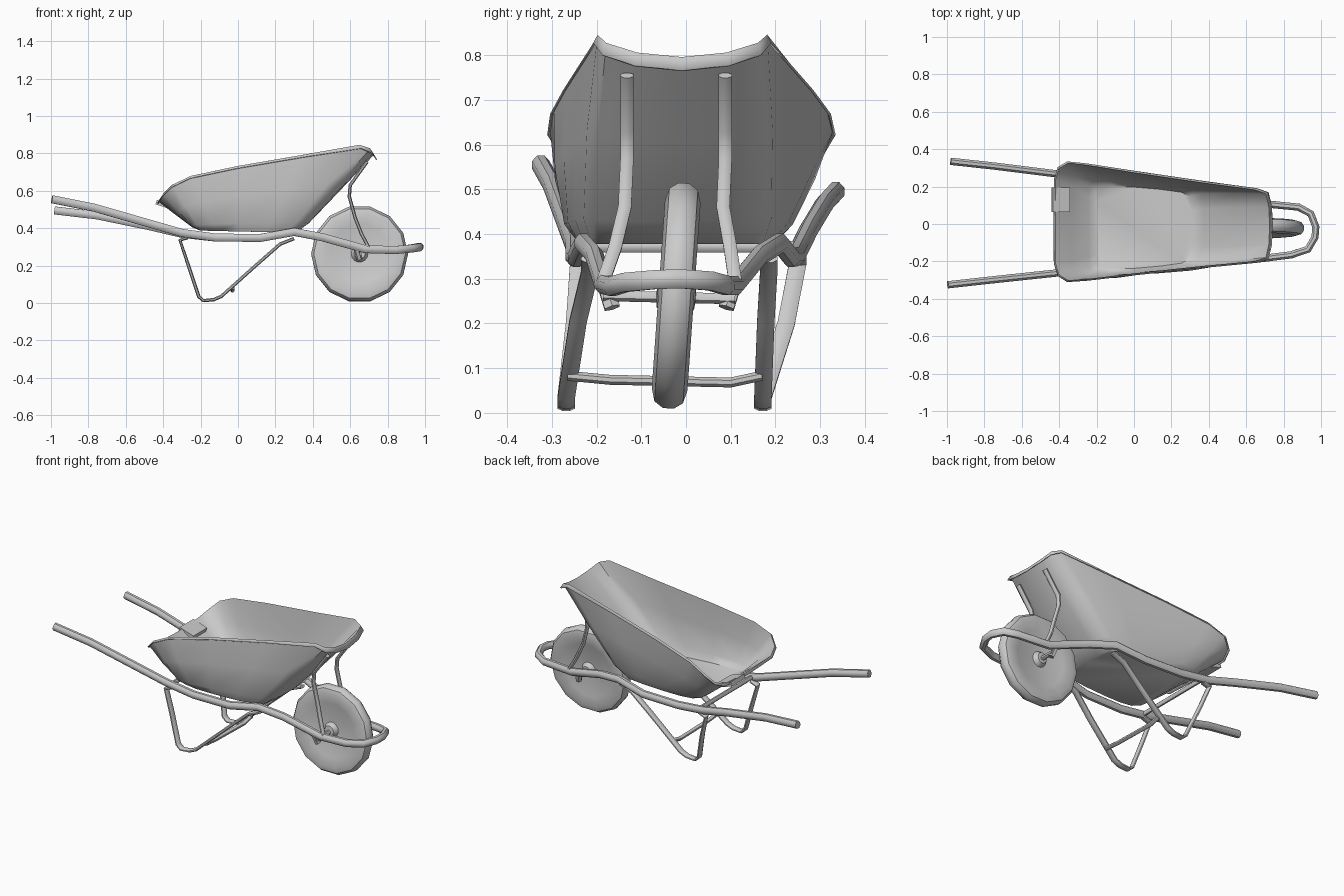
import bpy, bmesh, math
from mathutils import Vector, Matrix

if "Cube" in bpy.data.objects:
    bpy.data.objects.remove(bpy.data.objects["Cube"])


def finish(name, bm, angle=45):
    bmesh.ops.recalc_face_normals(bm, faces=bm.faces)
    me = bpy.data.meshes.new(name)
    bm.to_mesh(me)
    bm.free()
    ob = bpy.data.objects.new(name, me)
    bpy.context.collection.objects.link(ob)
    bpy.ops.object.select_all(action='DESELECT')
    ob.select_set(True)
    bpy.context.view_layer.objects.active = ob
    bpy.ops.object.shade_smooth_by_angle(angle=math.radians(angle))
    return ob


def bridge(bm, r0, r1):
    n = len(r0)
    for i in range(n):
        bm.faces.new((r0[i], r0[(i + 1) % n], r1[(i + 1) % n], r1[i]))


def sweep(name, pts, a, b, ref=(0, 0, 1), n=8):
    """Mitred tube along pts; radius a along ref, b across it."""
    bm = bmesh.new()
    pts = [Vector(p) for p in pts]
    ref = Vector(ref)
    rings = []
    for i, p in enumerate(pts):
        t = Vector()
        if i > 0:
            t += (p - pts[i - 1]).normalized()
        if i < len(pts) - 1:
            t += (pts[i + 1] - p).normalized()
        t.normalize()
        u = (ref - t * ref.dot(t)).normalized()
        v = t.cross(u)
        rings.append([bm.verts.new(p + u * a * math.cos(k) + v * b * math.sin(k))
                      for k in (2 * math.pi * (j + 0.5) / n for j in range(n))])
    for r0, r1 in zip(rings, rings[1:]):
        bridge(bm, r0, r1)
    bm.faces.new(rings[0])
    bm.faces.new(rings[-1])
    return finish(name, bm)


# Tubular frame: both handles and the loop around the wheel
sweep("frame_and_handles", [
    (-0.995, -0.325, 0.555), (-0.77, -0.30, 0.51), (-0.30, -0.25, 0.375),
    (-0.12, -0.25, 0.35), (0.12, -0.245, 0.348), (0.30, -0.23, 0.38),
    (0.45, -0.205, 0.352), (0.68, -0.185, 0.288), (0.84, -0.165, 0.283),
    (0.93, -0.135, 0.292), (0.968, -0.07, 0.298), (0.972, -0.015, 0.30),
    (0.945, 0.055, 0.295), (0.88, 0.09, 0.285), (0.68, 0.11, 0.285),
    (0.45, 0.165, 0.352), (0.30, 0.21, 0.38), (0.12, 0.235, 0.348),
    (-0.12, 0.245, 0.35), (-0.30, 0.255, 0.37), (-0.47, 0.275, 0.41),
    (-0.75, 0.31, 0.468), (-0.98, 0.335, 0.495)], 0.023, 0.021)

# Tray: half outlines of rim and floor, from back centre to front centre
rim = [(-0.42, 0, 0.54), (-0.42, 0.22, 0.55), (-0.40, 0.285, 0.58),
       (-0.35, 0.315, 0.63), (-0.25, 0.305, 0.677), (0, 0.27, 0.73),
       (0.35, 0.225, 0.79), (0.65, 0.19, 0.843), (0.705, 0.17, 0.825),
       (0.72, 0.10, 0.803), (0.725, 0, 0.793)]
floor = [(-0.22, 0, 0.39), (-0.22, 0.15, 0.39), (-0.22, 0.205, 0.39),
         (-0.20, 0.23, 0.39), (-0.12, 0.24, 0.388), (0, 0.235, 0.385),
         (0.15, 0.222, 0.382), (0.27, 0.205, 0.38), (0.315, 0.18, 0.38),
         (0.33, 0.10, 0.38), (0.33, 0, 0.38)]


def whole(half, base, slope):
    pts = half + [(x, -y, z) for x, y, z in half[-2:0:-1]]
    return [Vector((x, y + base + slope * x, z)) for x, y, z in pts]


top, bot = whole(rim, 0.005, -0.02), whole(floor, -0.02, 0)
bm = bmesh.new()
lip = []
for p in top:
    out = Vector((p.x - 0.15, p.y * 2, 0)).normalized()
    front = max(0, (p.x - 0.6) / 0.13)
    lip.append(bm.verts.new(p + out * (0.008 + 0.008 * front) - Vector((0, 0, 0.01 + 0.018 * front))))
rings = [lip]
for t, bulge in ((1, 1), (0.55, 1.04), (0.12, 1.02)):
    ring = []
    for p, q in zip(top, bot):
        r = q.lerp(p, t)
        ring.append(bm.verts.new((r.x, r.y * bulge, r.z)))
    rings.append(ring)
c = Vector((0.06, -0.02, 0.385))
rings.append([bm.verts.new(c + (q - c) * 0.93) for q in bot])
for r0, r1 in zip(rings, rings[1:]):
    bridge(bm, r0, r1)
bm.faces.new(rings[-1])
tray = finish("tray", bm, 50)
sol = tray.modifiers.new("thickness", 'SOLIDIFY')
sol.thickness = 0.006
sol.offset = 0

# Folded clip on the back rim
bm = bmesh.new()
bmesh.ops.create_cube(bm, size=1, matrix=Matrix.Translation((-0.392, 0.13, 0.525))
                      @ Matrix.Rotation(math.radians(18), 4, 'Y')
                      @ Matrix.Diagonal((0.095, 0.13, 0.025, 1)))
finish("rim_clip", bm, 20)

# Wheel: lathed profile of (radius, offset along axle)
profile = [(0.0, 0.045), (0.03, 0.042), (0.045, 0.016), (0.16, 0.026), (0.215, 0.04),
           (0.245, 0.032), (0.259, 0.012)]
profile += [(r, -w) for r, w in reversed(profile)]
bm = bmesh.new()
vs = [bm.verts.new((r, w, 0)) for r, w in profile]
es = [bm.edges.new(e) for e in zip(vs, vs[1:])]
bmesh.ops.spin(bm, geom=vs + es, cent=(0, 0, 0), axis=(0, 1, 0),
               angle=2 * math.pi, steps=14, use_merge=True)
bmesh.ops.remove_doubles(bm, verts=bm.verts, dist=0.0005)
bmesh.ops.transform(bm, verts=bm.verts, matrix=Matrix.Translation((0.65, -0.022, 0.262))
                    @ Matrix.Rotation(math.radians(-4), 4, 'X'))
finish("wheel", bm, 40)
sweep("axle", [(0.65, -0.185, 0.262), (0.65, 0.11, 0.255)], 0.013, 0.013)

for name, s, foot, back, front in (("right", -1, -0.268, -0.24, -0.215),
                                   ("left", 1, 0.172, 0.25, 0.185)):
    # Flat strap leg bent into a V
    sweep(name + "_leg", [
        (-0.27, back, 0.35), (-0.31, back, 0.335), (-0.265, (back * 2 + foot) / 3, 0.20),
        (-0.21, foot, 0.035), (-0.185, foot, 0.013), (-0.13, foot, 0.018),
        (-0.09, foot, 0.035), (0.10, (front + foot) / 2, 0.205),
        (0.225, front, 0.315), (0.30, front, 0.345)], 0.021, 0.010, ref=(0, 1, 0))
    # Tray support strut and axle bracket
    y = -0.022 + s * 0.11
    base = -0.185 if s < 0 else 0.11
    sweep(name + "_tray_strut", [
        (0.69, y, 0.755), (0.60, y, 0.63), (0.595, y, 0.57), (0.625, y - 0.005, 0.46),
        (0.66, (y + base) / 2, 0.37), (0.70, base, 0.295)], 0.016, 0.010, ref=(0, 1, 0))
    sweep(name + "_axle_bracket", [
        (0.63, base, 0.30), (0.65, base - s * 0.02, 0.235)], 0.02, 0.016, ref=(0, 1, 0), n=6)

# Cross bars
sweep("leg_cross_bar", [(-0.03, -0.265, 0.083), (-0.03, -0.17, 0.074),
                        (-0.03, 0.10, 0.068), (-0.03, 0.17, 0.083)], 0.012, 0.012)
sweep("rear_cross_bar", [(-0.27, -0.25, 0.372), (-0.27, 0.25, 0.372)], 0.014, 0.012)
